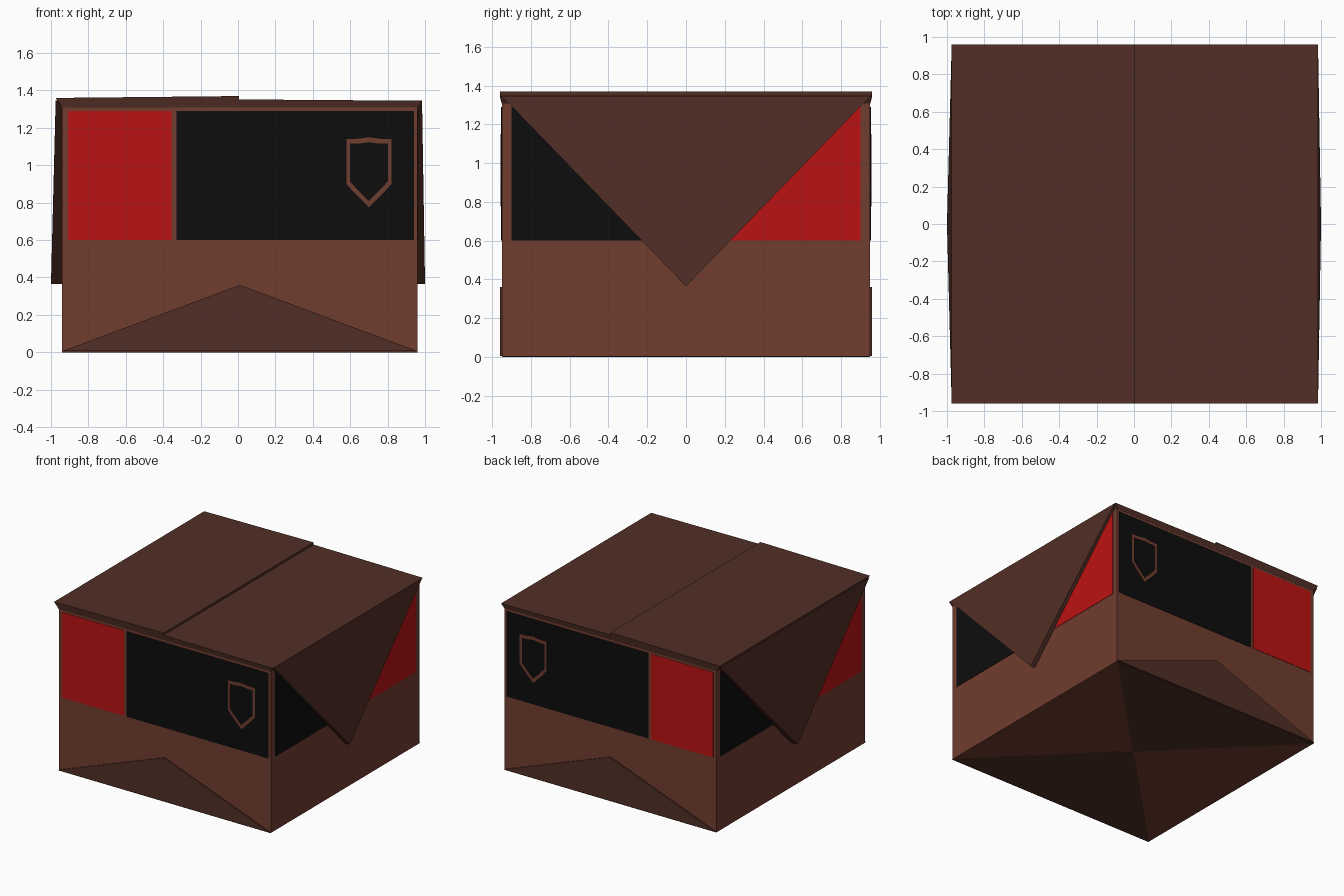
import bpy
import bmesh
from mathutils import Vector

if "Cube" in bpy.data.objects:
    bpy.data.objects.remove(bpy.data.objects["Cube"], do_unlink=True)


def material(name, colour):
    m = bpy.data.materials.new(name)
    m.use_nodes = True
    m.diffuse_color = (*colour, 1)
    bsdf = next(n for n in m.node_tree.nodes if n.type == 'BSDF_PRINCIPLED')
    bsdf.inputs["Base Color"].default_value = (*colour, 1)
    bsdf.inputs["Roughness"].default_value = 0.9
    return m


BROWN = material("card brown", (0.165, 0.047, 0.029))
DARK = material("dark card brown", (0.083, 0.028, 0.019))
RED = material("panel red", (0.5, 0.006, 0.006))
BLACK = material("panel black", (0.004, 0.004, 0.004))

LEFT, RIGHT, DEPTH, MID = -0.94, 0.96, 0.95, 0.01
WALL_TOP, BASE = 1.32, 0.006


def loft(name, first, second, mat):
    """Solid between two matching outlines."""
    bm = bmesh.new()
    a = [bm.verts.new(p) for p in first]
    b = [bm.verts.new(p) for p in second]
    bm.faces.new(a)
    bm.faces.new(b)
    for i in range(len(a)):
        j = (i + 1) % len(a)
        bm.faces.new((a[i], a[j], b[j], b[i]))
    bmesh.ops.recalc_face_normals(bm, faces=bm.faces)
    mesh = bpy.data.meshes.new(name)
    bm.to_mesh(mesh)
    bm.free()
    mesh.materials.append(mat)
    obj = bpy.data.objects.new(name, mesh)
    bpy.context.collection.objects.link(obj)
    return obj


def plate(name, outline, offset, mat):
    step = Vector(offset)
    return loft(name, outline, [Vector(p) + step for p in outline], mat)


def rect(u0, u1, v0, v1):
    return [(u0, v0), (u1, v0), (u1, v1), (u0, v1)]


# Carton body
plate("carton_body", [(x, y, BASE) for x, y in rect(LEFT, RIGHT, -DEPTH, DEPTH)],
      (0, 0, WALL_TOP - BASE), BROWN)

# Front and back: colour panels, shield outline and bottom flap
shield = [(0.58, 1.14), (0.645, 1.142), (0.70, 1.15), (0.755, 1.142), (0.82, 1.14),
          (0.82, 0.9), (0.78, 0.855), (0.70, 0.775), (0.62, 0.855), (0.58, 0.9)]
centre = Vector((0.70, 0.985))
inner = [centre + (Vector(p) - centre) * 0.84 for p in shield]
for side, s in (("front", -1), ("back", 1)):
    y = s * DEPTH

    def on_wall(points, lift=0.0):
        return [(u, y + s * lift, v) for u, v in points]

    plate(side + "_red_panel", on_wall(rect(-0.91, -0.355, 0.6, 1.29)), (0, s * 0.003, 0), RED)
    plate(side + "_black_panel", on_wall(rect(-0.33, 0.94, 0.6, 1.29)), (0, s * 0.003, 0), BLACK)
    for i in range(len(shield)):
        j = (i + 1) % len(shield)
        bar = [shield[i], shield[j], inner[j], inner[i]]
        plate(side + "_shield_edge", on_wall(bar, 0.002), (0, s * 0.004, 0), BROWN)
    plate(side + "_bottom_flap",
          on_wall([(LEFT, BASE), (RIGHT, BASE), (MID, 0.36)]), (0, s * 0.009, 0), DARK)
    # Bottom triangle folded under the carton
    plate(side + "_base_flap",
          [(LEFT, y, BASE), (RIGHT, y, BASE), (MID, 0, BASE)], (0, 0, -BASE), DARK)

# Sides: colour panels and hanging triangular flap
for side, s, x, lip in (("left", 1, RIGHT, 0.984), ("right", -1, LEFT, -0.975)):
    for label, a, b, mat in (("black", -0.9, -0.0125, BLACK), ("red", 0.0125, 0.9, RED)):
        plate(f"{side}_{label}_panel",
              [(x, s * u, v) for u, v in rect(a, b, 0.6, 1.29)], (s * 0.003, 0, 0), mat)
    triangle = [(-DEPTH, 1.345), (DEPTH, 1.345), (0, 0.365)]
    loft(side + "_gusset_flap", [(x, u, v) for u, v in triangle],
         [(lip if v > 1 else s, u, v) for u, v in triangle], DARK)
    plate(side + "_base_flap",
          [(x, -DEPTH, BASE), (x, DEPTH, BASE), (MID, 0, BASE)], (0, 0, -0.003), BROWN)

# Lid halves, one resting a little higher than the other
for name, x0, x1, z0, z1 in (("lid_right", -0.975, 0.006, 1.36, 1.37),
                             ("lid_left", 0.006, 0.984, 1.352, 1.345)):
    low0, low1 = max(x0, LEFT), min(x1, RIGHT)
    under = [(u, v, 1.308) for u, v in rect(low0, low1, -0.951, 0.951)]
    brim = [(u, v, z0 if u == x0 else z1) for u, v in rect(x0, x1, -0.96, 0.96)]
    loft(name, under, brim, DARK)
